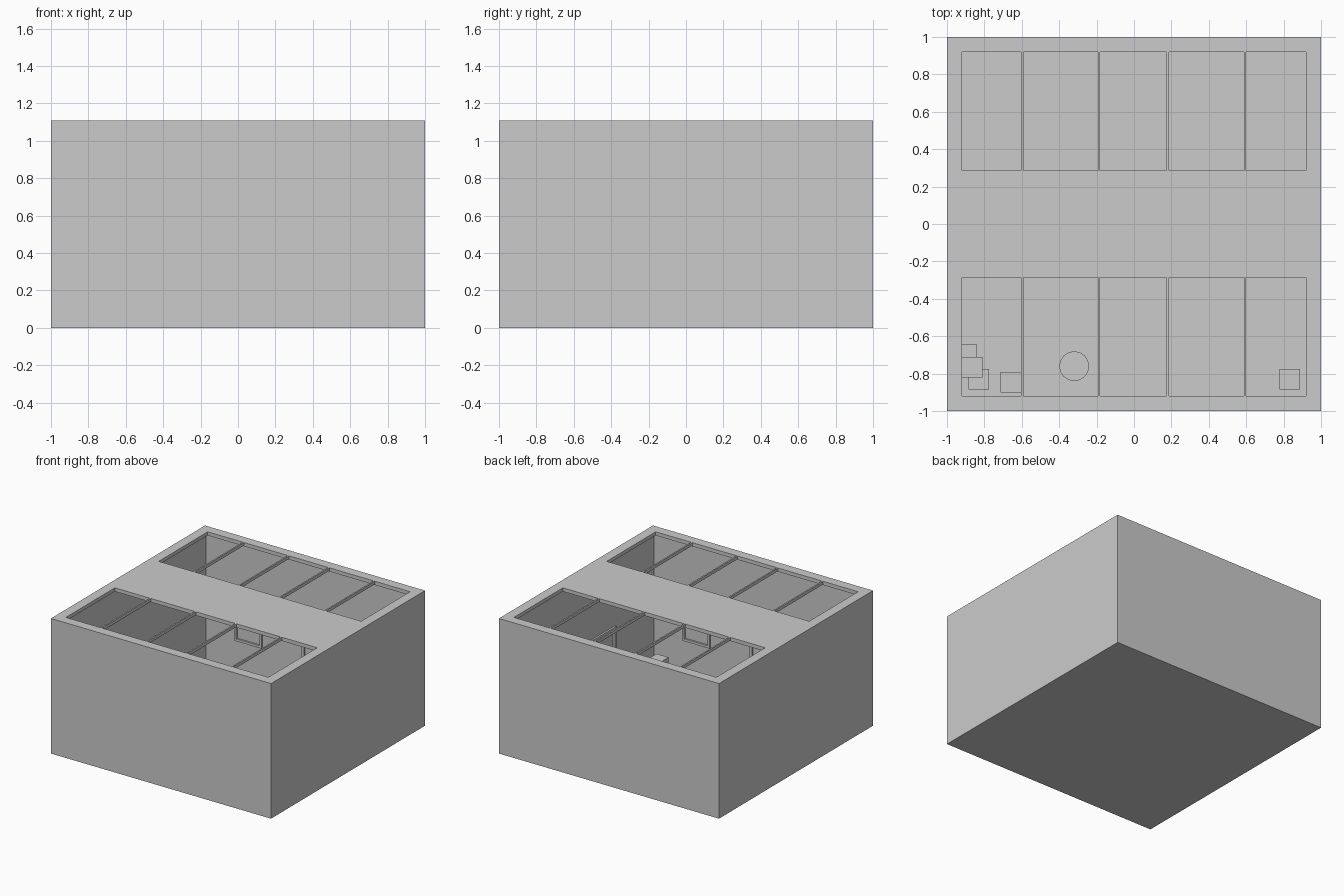
import bpy, math

if "Cube" in bpy.data.objects:
    bpy.data.objects.remove(bpy.data.objects["Cube"])

H = 1.11          # overall height
WALL = 0.03       # wall and roof thickness
FLOOR = 0.02
INNER = 1 - WALL  # inner face of the walls

grey = bpy.data.materials.new("plain_grey")
grey.diffuse_color = (0.6, 0.6, 0.6, 1)
grey.use_nodes = True
grey.node_tree.nodes["Principled BSDF"].inputs["Base Color"].default_value = grey.diffuse_color


def box(name, x0, x1, y0, y1, z0, z1):
    bpy.ops.mesh.primitive_cube_add(
        size=1, location=((x0 + x1) / 2, (y0 + y1) / 2, (z0 + z1) / 2))
    ob = bpy.context.object
    ob.name = name
    ob.scale = (x1 - x0, y1 - y0, z1 - z0)
    bpy.ops.object.transform_apply(location=True, rotation=False, scale=True)
    ob.data.materials.append(grey)
    return ob


def cut(target, cutter):
    mod = target.modifiers.new("cut", 'BOOLEAN')
    mod.operation = 'DIFFERENCE'
    mod.solver = 'EXACT'
    mod.object = cutter
    bpy.context.view_layer.objects.active = target
    bpy.ops.object.modifier_apply(modifier=mod.name)
    bpy.data.objects.remove(cutter, do_unlink=True)


# Hollow building with two long skylights in a flat roof
shell = box("building_shell", -1, 1, -1, 1, 0, H)
cut(shell, box("room_cutter", -INNER, INNER, -INNER, INNER, FLOOR, H - WALL))
for y0, y1 in ((-0.92, -0.285), (0.285, 0.92)):
    cut(shell, box("skylight_cutter", -0.92, 0.92, y0, y1, H - 0.1, H + 0.1))

# Glazing bars splitting each skylight into five
for row, y0, y1 in (("front", -0.92, -0.285), ("back", 0.285, 0.92)):
    for x in (-0.597, -0.187, 0.18, 0.593):
        box(row + "_skylight_bar", x - 0.006, x + 0.006, y0, y1, H - 0.025, H)


def wall_frame(name, axis, side, a0, a1, z0, z1, sill=True):
    """Trim on the inside of a wall; axis is the direction it runs along."""
    t, d = 0.02, 0.015
    n0, n1 = sorted((side * (INNER - d), side * (INNER + 0.005)))
    parts = [(a0, a0 + t, z0, z1), (a1 - t, a1, z0, z1), (a0 + t, a1 - t, z1 - t, z1)]
    if sill:
        parts.append((a0 + t, a1 - t, z0, z0 + t))
    for p, q, r, s in parts:
        if axis == 'x':
            box(name, p, q, n0, n1, r, s)
        else:
            box(name, n0, n1, p, q, r, s)


# Windows and a door on both long walls
for side in (-1, 1):
    for c in (-0.58, 0.58):
        wall_frame("window_frame", 'x', side, c - 0.125, c + 0.125, 0.26, 0.5)
    wall_frame("door_frame", 'x', side, -0.09, 0.09, FLOOR, 0.5, sill=False)

# Wide doorway on the right wall
wall_frame("wide_door_frame", 'y', 1, -0.46, 0.46, FLOOR, 0.5, sill=False)

# Crates: two on the floor with one on top, and two loose ones
S = 0.055
for cx, cy, level in ((-0.895, -0.70, 0), (-0.83, -0.83, 0), (-0.865, -0.765, 1),
                      (-0.66, -0.845, 0), (0.833, -0.83, 0)):
    z = FLOOR + level * 2 * S
    box("crate", cx - S, cx + S, cy - S, cy + S, z, z + 2 * S)

# Barrel
bpy.ops.mesh.primitive_cylinder_add(vertices=16, radius=0.08, depth=0.2,
                                    location=(-0.32, -0.76, FLOOR + 0.1))
barrel = bpy.context.object
barrel.name = "barrel"
barrel.data.materials.append(grey)
bpy.ops.object.shade_smooth_by_angle(angle=math.radians(30))
